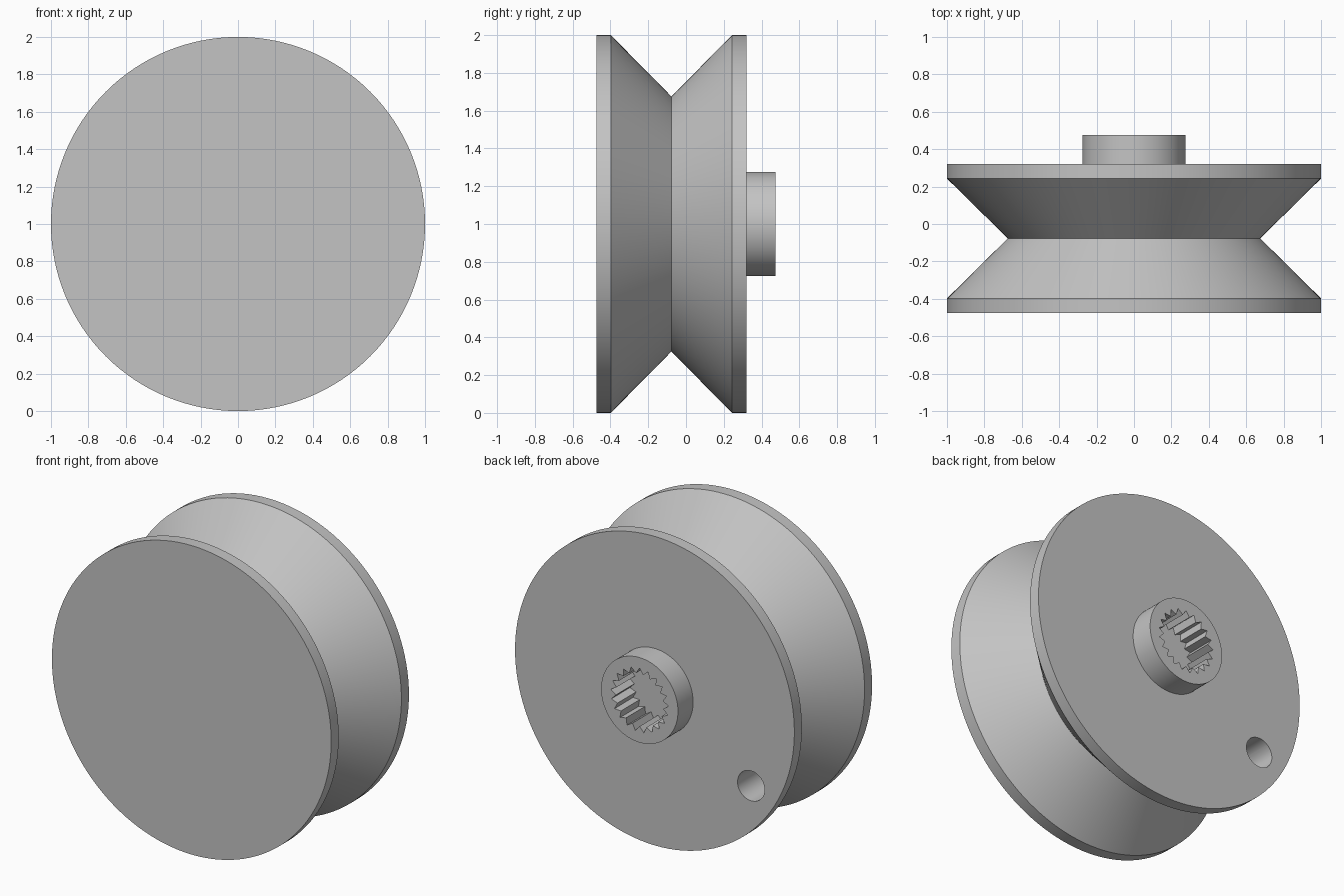
import bpy, bmesh
from math import sin, cos, pi, radians

old = bpy.data.objects.get("Cube")
if old:
    bpy.data.objects.remove(old, do_unlink=True)

GREY = (0.55, 0.55, 0.55, 1)
mat = bpy.data.materials.new("plain_grey")
mat.use_nodes = True
mat.diffuse_color = GREY
mat.node_tree.nodes["Principled BSDF"].inputs["Base Color"].default_value = GREY

AXIS_Z = 1.0      # height of the wheel axis
SEGMENTS = 128
TEETH = 21


def ring(radii, y, x=0, z=AXIS_Z):
    """Closed loop of points around the y axis, one per radius."""
    n = len(radii)
    return [(x + r * sin(2 * pi * i / n), y, z + r * cos(2 * pi * i / n))
            for i, r in enumerate(radii)]


def loft(name, rings):
    """Capped solid through a list of equal-length rings."""
    bm = bmesh.new()
    loops = [[bm.verts.new(p) for p in pts] for pts in rings]
    for a, b in zip(loops, loops[1:]):
        for i in range(len(a)):
            j = (i + 1) % len(a)
            bm.faces.new((a[i], a[j], b[j], b[i]))
    bm.faces.new(loops[0])
    bm.faces.new(loops[-1])
    bmesh.ops.recalc_face_normals(bm, faces=bm.faces)
    mesh = bpy.data.meshes.new(name)
    bm.to_mesh(mesh)
    bm.free()
    mesh.materials.append(mat)
    obj = bpy.data.objects.new(name, mesh)
    bpy.context.collection.objects.link(obj)
    return obj


def cut(target, cutter):
    """Subtract the cutter for good, then discard it."""
    cutter.hide_render = True
    mod = target.modifiers.new("cut", 'BOOLEAN')
    mod.operation = 'DIFFERENCE'
    mod.solver = 'EXACT'
    mod.object = cutter
    bpy.context.view_layer.objects.active = target
    bpy.ops.object.modifier_apply(modifier=mod.name)
    bpy.data.objects.remove(cutter, do_unlink=True)


# Grooved wheel with the hub on its back: (y, radius) profile
profile = [(-0.475, 1), (-0.398, 1), (-0.077, 0.675), (0.243, 1),
           (0.32, 1), (0.32, 0.275), (0.475, 0.275)]
wheel = loft("grooved_wheel", [ring([r] * SEGMENTS, y) for y, r in profile])

# Splined socket in the hub
spline = [0.207, 0.17] * TEETH
cut(wheel, loft("socket_cutter", [ring(spline, 0.285), ring(spline, 0.6)]))

# Off-centre round hole through the back flange into the groove
hole = [0.097] * 48
cut(wheel, loft("hole_cutter", [ring(hole, y, -0.69, AXIS_Z - 0.43)
                                for y in (-0.07, 0.6)]))

# Smooth curved walls, crisp rims and teeth
bpy.ops.object.select_all(action='DESELECT')
wheel.select_set(True)
bpy.context.view_layer.objects.active = wheel
bpy.ops.object.shade_smooth_by_angle(angle=radians(25))
